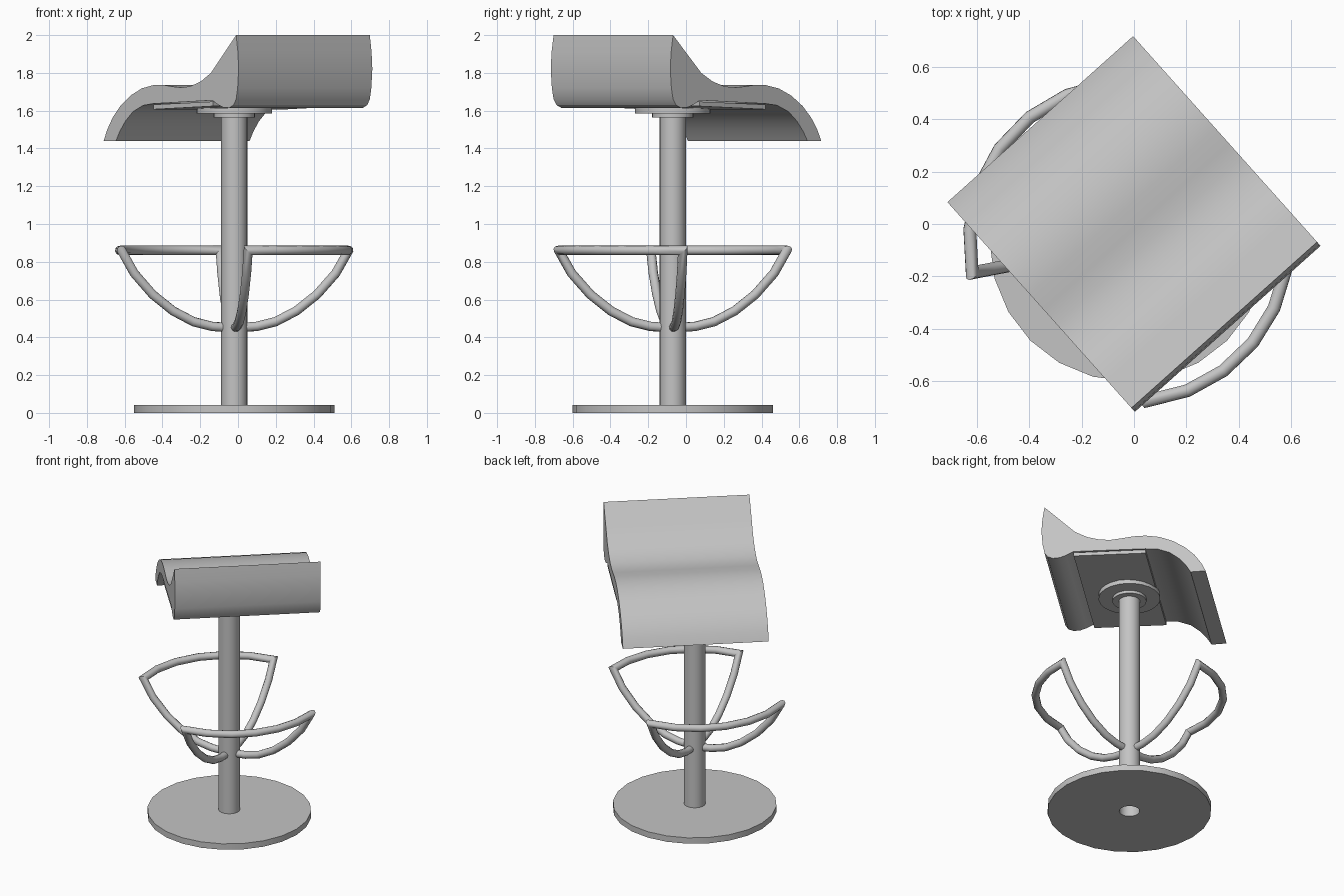
import bpy
import bmesh
from math import cos, sin, radians, pi
from mathutils import Vector

cube = bpy.data.objects.get("Cube")
if cube:
    bpy.data.objects.remove(cube)

grey = bpy.data.materials.new("satin grey")
grey.use_nodes = True
grey.diffuse_color = (0.55, 0.55, 0.55, 1)
grey.node_tree.nodes["Principled BSDF"].inputs["Base Color"].default_value = (0.55, 0.55, 0.55, 1)

CENTRE = Vector((-0.02, -0.07, 0))    # axis of the column
ALONG = Vector((-0.666, 0.745, 0))    # from high seat edge to low seat edge
ACROSS = Vector((0.745, 0.666, 0))
UP = Vector((0, 0, 1))
SEAT_DEPTH, SEAT_HALF_WIDTH = 1.073, 0.475


def finish(name, bm, angle=30):
    bmesh.ops.recalc_face_normals(bm, faces=bm.faces)
    mesh = bpy.data.meshes.new(name)
    bm.to_mesh(mesh)
    bm.free()
    mesh.materials.append(grey)
    obj = bpy.data.objects.new(name, mesh)
    bpy.context.collection.objects.link(obj)
    bpy.ops.object.select_all(action='DESELECT')
    obj.select_set(True)
    bpy.context.view_layer.objects.active = obj
    bpy.ops.object.shade_smooth_by_angle(angle=radians(angle))
    return obj


def bridge(bm, a, b):
    n = len(a)
    for i in range(n):
        bm.faces.new((a[i], a[(i + 1) % n], b[(i + 1) % n], b[i]))


def prism(name, profile, half):
    """Extrude a (depth, height) outline across the seat."""
    bm = bmesh.new()
    ends = [[bm.verts.new(ALONG * (s - SEAT_DEPTH / 2) + ACROSS * t + UP * z)
             for s, z in profile] for t in (-half, half)]
    bridge(bm, *ends)
    for end in ends:
        bm.faces.new(end)
    return finish(name, bm)


def ring(name, inner, outer, low, high, sides=24):
    """Flat disc with a round hole for the column."""
    bm = bmesh.new()
    loops = []
    for r, z in ((inner, low), (outer, low), (outer, high), (inner, high)):
        loops.append([bm.verts.new(CENTRE + Vector((r * cos(a), r * sin(a), z)))
                      for a in (2 * pi * i / sides for i in range(sides))])
    for i in range(4):
        bridge(bm, loops[i], loops[(i + 1) % 4])
    return finish(name, bm)


def tube(name, path, radius, sides=10):
    """Sweep a round section along a path with mitred corners."""
    bm = bmesh.new()
    first = (path[1] - path[0]).normalized()
    u = first.orthogonal().normalized()
    v = first.cross(u)
    points = [path[0] + radius * (u * cos(a) + v * sin(a))
              for a in (2 * pi * i / sides for i in range(sides))]
    loops = [[bm.verts.new(p) for p in points]]
    for i in range(1, len(path)):
        d = (path[i] - path[i - 1]).normalized()
        out = (path[i + 1] - path[i]).normalized() if i + 1 < len(path) else d
        n = d + out
        points = [p + d * ((path[i] - p).dot(n) / d.dot(n)) for p in points]
        loops.append([bm.verts.new(p) for p in points])
        bridge(bm, loops[-2], loops[-1])
    bm.faces.new(loops[0])
    bm.faces.new(loops[-1])
    return finish(name, bm, 45)


# Seat: wavy top, hollow underside, rounded high edge
seat_top = [(0.02, 2.0), (0.06, 1.96), (0.15, 1.87), (0.22, 1.80), (0.30, 1.755),
            (0.38, 1.73), (0.45, 1.722), (0.52, 1.727), (0.60, 1.736), (0.68, 1.735),
            (0.77, 1.718), (0.86, 1.68), (0.94, 1.625), (1.0, 1.565), (1.045, 1.5),
            (1.073, 1.44)]
seat_under = [(0.975, 1.44), (0.945, 1.49), (0.90, 1.545), (0.84, 1.595), (0.76, 1.628),
              (0.68, 1.637), (0.21, 1.655), (0.16, 1.63), (0.12, 1.617), (0.075, 1.615),
              (0.04, 1.63), (0.02, 1.66), (0.008, 1.72), (0.0, 1.82), (0.006, 1.91)]
prism("seat", seat_top + seat_under, SEAT_HALF_WIDTH)
prism("mounting_plate", [(0.21, 1.648), (0.68, 1.632), (0.68, 1.607), (0.21, 1.624)],
      SEAT_HALF_WIDTH - 0.004)

# Column, base and flanges below the seat
ring("column", 0.066, 0.069, 0.0, 1.61, 32)
ring("base", 0.069, 0.53, 0.0, 0.042)
ring("flange", 0.05, 0.2, 1.585, 1.615)
ring("collar", 0.05, 0.11, 1.565, 1.586)

# Footrests: each an arc carried by two curved struts
strut = [(0.05, 0.453), (0.12, 0.458), (0.22, 0.483), (0.33, 0.54), (0.44, 0.627),
         (0.54, 0.74), (0.608, 0.86)]


def polar(r, degrees, z):
    a = radians(degrees)
    return CENTRE + Vector((r * cos(a), r * sin(a), z))


for side, start, end in (("right", 191, 97), ("left", 277, 365)):
    path = [polar(r, start, z) for r, z in strut]
    path += [polar(0.608, start + (end - start) * i / 6, 0.86) for i in range(1, 6)]
    path += [polar(r, end, z) for r, z in reversed(strut)]
    tube("footrest_" + side, path, 0.025)
